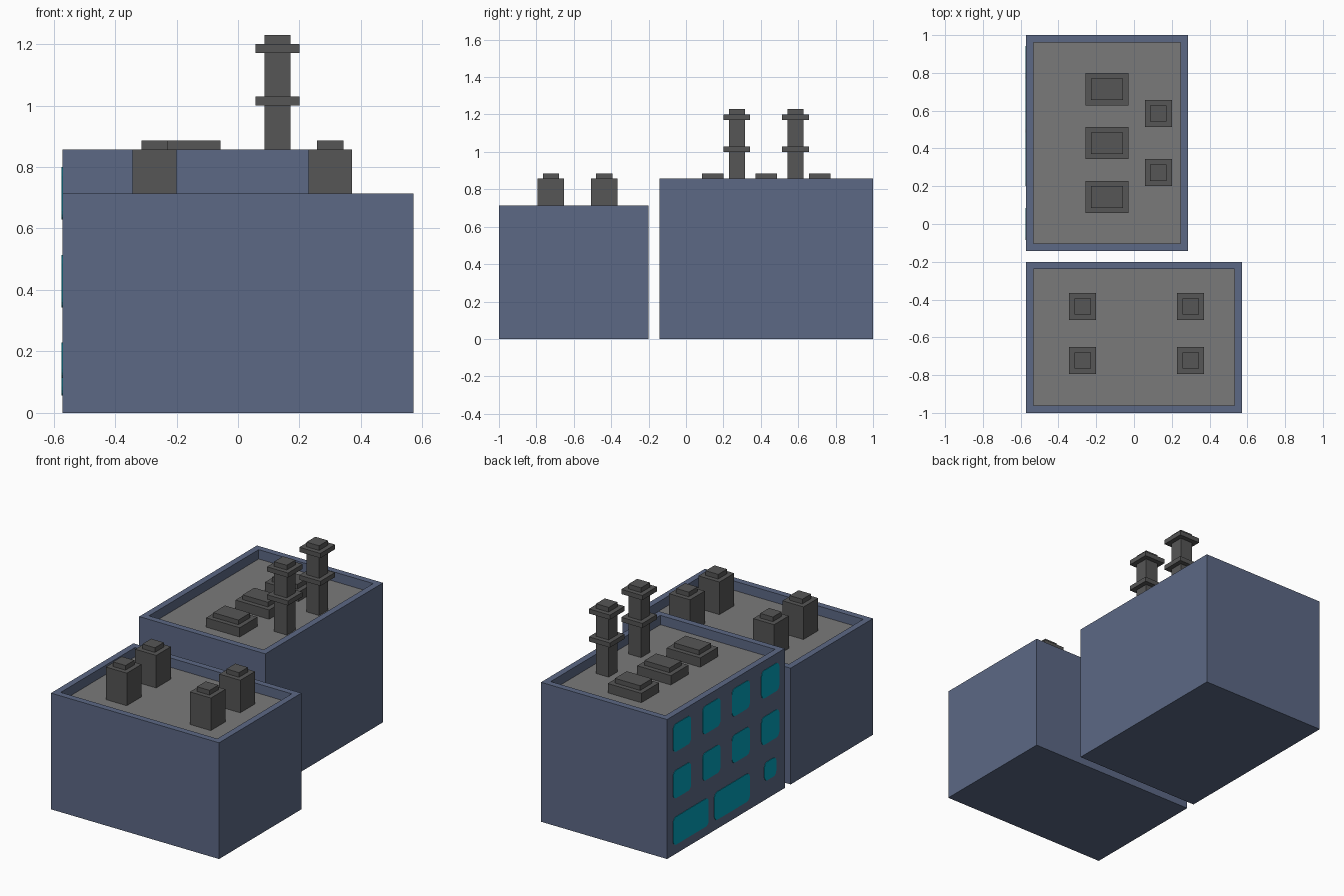
import bpy, bmesh, math

if "Cube" in bpy.data.objects:
    bpy.data.objects.remove(bpy.data.objects["Cube"])

U = 1 / 35  # modelling grid unit


def mat(name, col):
    m = bpy.data.materials.new(name)
    m.diffuse_color = (*col, 1)
    m.use_nodes = True
    m.node_tree.nodes["Principled BSDF"].inputs["Base Color"].default_value = m.diffuse_color
    return m


WALL = mat("slate blue wall", (0.107, 0.140, 0.235))
ROOF = mat("grey roof", (0.195, 0.195, 0.195))
VENT = mat("dark grey metal", (0.092, 0.092, 0.092))
GLASS = mat("teal glass", (0.001, 0.36, 0.50))


def finish(name, bm, mats):
    bmesh.ops.recalc_face_normals(bm, faces=bm.faces[:])
    me = bpy.data.meshes.new(name)
    bm.to_mesh(me)
    bm.free()
    for m in mats:
        me.materials.append(m)
    ob = bpy.data.objects.new(name, me)
    bpy.context.collection.objects.link(ob)
    return ob


def add_box(bm, x0, x1, y0, y1, z0, z1):
    vs = bmesh.ops.create_cube(bm, size=1)["verts"]
    for v in vs:
        v.co.x = x1 if v.co.x > 0 else x0
        v.co.y = y1 if v.co.y > 0 else y0
        v.co.z = z1 if v.co.z > 0 else z0


def building(name, x0, x1, y0, y1, h):
    """Block with a parapet around a sunken roof."""
    bm = bmesh.new()
    add_box(bm, x0, x1, y0, y1, 0, h)
    bm.normal_update()
    top = max(bm.faces, key=lambda f: f.calc_center_median().z)
    bmesh.ops.inset_region(bm, faces=[top], thickness=2 * U - 0.002)
    # second inset forms the floor and the parapet's inner walls
    bmesh.ops.inset_region(bm, faces=[top], thickness=0.0005)
    for v in top.verts:
        v.co.z -= 2 * U
    top.material_index = 1
    return finish(name, bm, [WALL, ROOF])


def stack(name, cx, cy, layers):
    """Stacked boxes: (width x, depth y, bottom, top)."""
    bm = bmesh.new()
    for w, d, z0, z1 in layers:
        add_box(bm, cx - w / 2, cx + w / 2, cy - d / 2, cy + d / 2, z0, z1)
    return finish(name, bm, [VENT])


def window(name, a0, a1, z0, z1):
    """Rounded plate on the left wall; a counts grid units from the back."""
    bm = bmesh.new()
    r, seg = 1.0, 4
    verts = []
    for k, (ca, cz) in enumerate([(a1 - r, z1 - r), (a0 + r, z1 - r),
                                  (a0 + r, z0 + r), (a1 - r, z0 + r)]):
        for i in range(seg + 1):
            t = (k + i / seg) * math.pi / 2
            a, z = ca + r * math.cos(t), cz + r * math.sin(t)
            verts.append(bm.verts.new((-20 * U, 1 - a * U, z * U)))
    f = bm.faces.new(verts)
    ext = bmesh.ops.extrude_face_region(bm, geom=[f])
    for v in ext["geom"]:
        if isinstance(v, bmesh.types.BMVert):
            v.co.x -= 0.003
    return finish(name, bm, [GLASS])


# two building blocks
building("tall_building", -20 * U, 10 * U, -5 * U, 1, 30 * U)
building("low_building", -20 * U, 20 * U, -1, -7 * U, 25 * U)

# flat roof units on the tall building
for i, cy in enumerate((5, 15, 25)):
    stack(f"roof_unit_{i}", -5 * U, cy * U,
          [(8 * U, 6 * U, 28 * U, 30 * U), (6 * U, 4 * U, 30 * U, 31 * U)])

# chimneys with two collars
for i, cy in enumerate((9.5, 20.5)):
    stack(f"chimney_{i}", 4.5 * U, cy * U,
          [(3 * U, 3 * U, 28 * U, 35 * U), (5 * U, 5 * U, 35 * U, 36 * U),
           (3 * U, 3 * U, 36 * U, 41 * U), (5 * U, 5 * U, 41 * U, 42 * U),
           (3 * U, 3 * U, 42 * U, 43 * U)])

# square vents on the low building
for cx in (-9.5, 10.5):
    for cy in (-15.3, -25.3):
        stack("roof_vent", cx * U, cy * U,
              [(5 * U, 5 * U, 23 * U, 30 * U), (3 * U, 3 * U, 30 * U, 31 * U)])

# windows on the left wall of the tall building
for z in (12, 22):
    for a in (2, 12, 22, 32):
        window("window", a, a + 6, z, z + 6)
for a in (2, 16):
    window("large_window", a, a + 12, 2, 8)
window("small_window", 33, 37, 4, 8)
